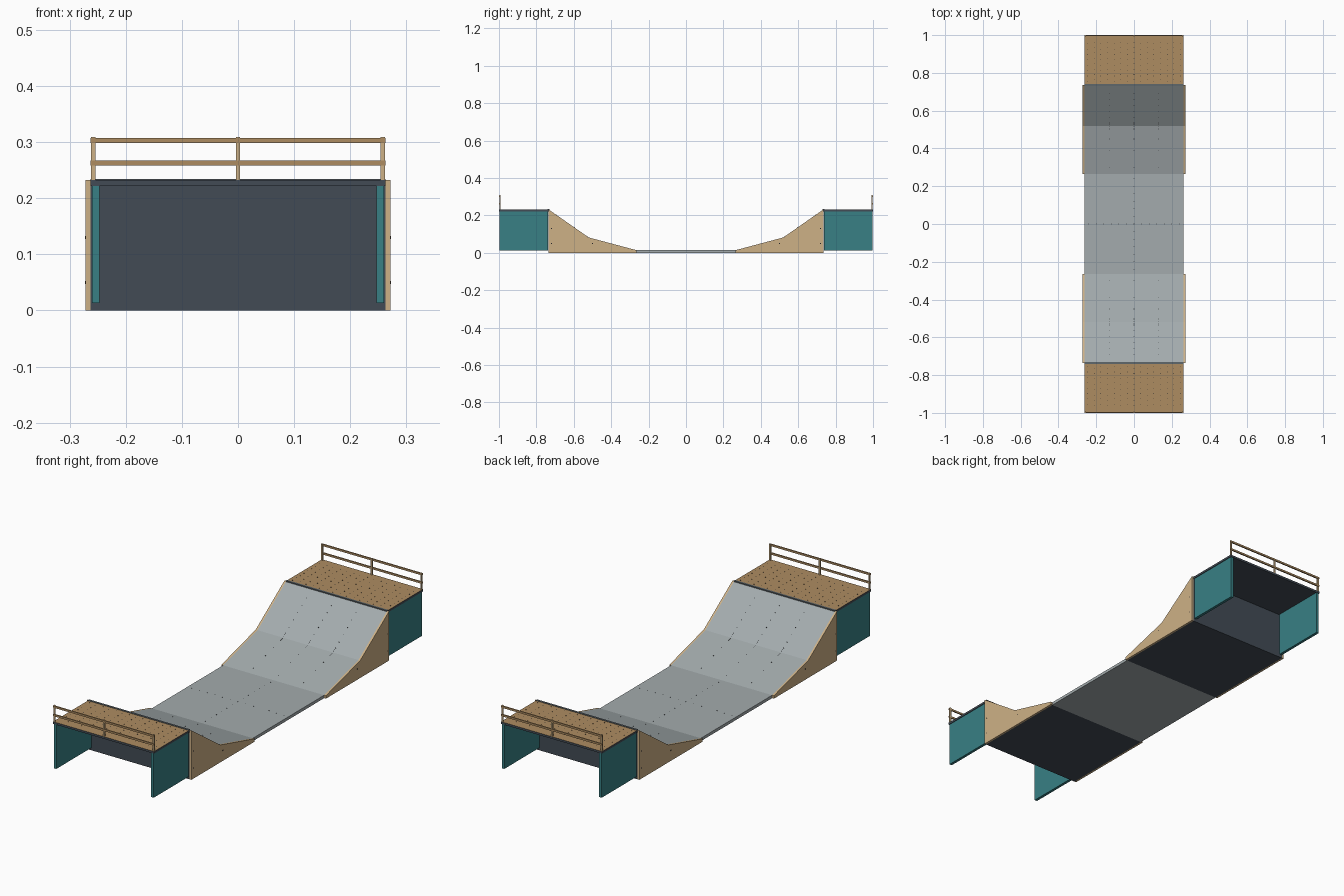
import bpy, bmesh, math
from mathutils import Vector, Matrix

if "Cube" in bpy.data.objects:
    bpy.data.objects.remove(bpy.data.objects["Cube"])


def material(name, r, g, b):
    lin = [(c / 255 / 12.92) if c < 11 else ((c / 255 + 0.055) / 1.055) ** 2.4 for c in (r, g, b)]
    m = bpy.data.materials.new(name)
    m.diffuse_color = (*lin, 1)
    m.use_nodes = True
    m.node_tree.nodes["Principled BSDF"].inputs["Base Color"].default_value = m.diffuse_color
    return m


GREY = material("ramp grey", 163, 171, 173)
BROWN = material("deck brown", 174, 140, 97)
TAN = material("light plywood", 206, 177, 134)
TEAL = material("teal panel", 56, 128, 133)
DARK = material("dark slate", 66, 75, 85)
STEEL = material("steel", 95, 103, 107)
SCREW = material("screw black", 35, 36, 38)


def finish(name, bm, *mats):
    bmesh.ops.recalc_face_normals(bm, faces=bm.faces)
    me = bpy.data.meshes.new(name)
    bm.to_mesh(me)
    bm.free()
    for m in mats:
        me.materials.append(m)
    ob = bpy.data.objects.new(name, me)
    bpy.context.collection.objects.link(ob)
    return ob


def add_box(bm, lo, hi):
    lo, hi = Vector(lo), Vector(hi)
    mat = Matrix.Translation((lo + hi) / 2) @ Matrix.Diagonal((*(hi - lo), 1))
    bmesh.ops.create_cube(bm, size=1, matrix=mat)


def box(name, lo, hi, mat):
    bm = bmesh.new()
    add_box(bm, lo, hi)
    return finish(name, bm, mat)


def prism(name, profile, x0, x1, *mats):
    """Extrude a (y, z) profile along x."""
    bm = bmesh.new()
    f = bm.faces.new([bm.verts.new((x0, y, z)) for y, z in profile])
    ext = bmesh.ops.extrude_face_region(bm, geom=[f])
    verts = [v for v in ext["geom"] if isinstance(v, bmesh.types.BMVert)]
    bmesh.ops.translate(bm, verts=verts, vec=(x1 - x0, 0, 0))
    return finish(name, bm, *mats)


def color_top(ob, index):
    """Upward faces get the given material slot."""
    for p in ob.data.polygons:
        if p.normal.z > 0.5:
            p.material_index = index


def screws(name, points, size=0.0032):
    """Tiny square heads lying on the surface; points are (position, normal)."""
    bm = bmesh.new()
    for pos, nrm in points:
        rot = Vector(nrm).to_track_quat('Z', 'Y').to_matrix().to_4x4()
        mat = Matrix.Translation(pos) @ rot @ Matrix.Diagonal((size, size, 0.0012, 1))
        bmesh.ops.create_cube(bm, size=1, matrix=mat)
    return finish(name, bm, SCREW)


W, PANEL = 0.263, 0.272           # half widths: body, outside of side panels
H = 0.232                         # deck height
SLOPE = [(0.265, 0.014), (0.52, 0.082), (0.735, H)]


def slope_point(x, y, s):
    """Point and normal on the bent riding surface."""
    (y0, z0), (y1, z1) = SLOPE[:2] if y < SLOPE[1][0] else SLOPE[1:]
    z = z0 + (z1 - z0) * (y - y0) / (y1 - y0)
    return (x, s * y, z), (0, -s * (z1 - z0), y1 - y0)


# Flat bottom
box("flat_bottom", (-W, -0.265, 0), (W, 0.265, 0.014), GREY)
flat = [((0, -0.24 + i * 0.04, 0.014), (0, 0, 1)) for i in range(13)]
flat += [((-0.24 + i * 0.04, 0, 0.014), (0, 0, 1)) for i in range(13)]
screws("flat_screws", flat)

for s, tag in ((-1, "front"), (1, "back")):
    # Ramp body with grey riding surface
    profile = [(s * y, z) for y, z in SLOPE + [(0.735, 0), (0.265, 0)]]
    ramp = prism(f"{tag}_ramp", profile, -W, W, DARK, GREY)
    color_top(ramp, 1)

    # Ramp side panels and their bolts
    for d, side in ((-1, "left"), (1, "right")):
        prism(f"{tag}_ramp_{side}_panel", profile, d * W, d * PANEL, TAN)
        bolts = [((d * PANEL, s * y, z), (d, 0, 0)) for y, z in ((0.72, 0.05), (0.72, 0.13), (0.5, 0.05))]
        screws(f"{tag}_{side}_bolts", bolts, 0.005)

        # Platform side wall
        ys = sorted((s * 0.738, s * 0.998))
        xs = sorted((d * 0.247, d * 0.260))
        box(f"{tag}_platform_{side}_wall", (xs[0], ys[0], 0.013), (xs[1], ys[1], 0.222), TEAL)

    # Screws on the riding surface
    pts = []
    for x in (-0.13, 0, 0.13):
        pts += [slope_point(x, y, s) for y in (0.50, 0.507, 0.514, 0.526, 0.533, 0.54)]
        pts += [slope_point(x, 0.565 + i * 0.032, s) for i in range(5)]
        pts += [slope_point(x, y, s) for y in (0.30, 0.39, 0.45)]
    screws(f"{tag}_ramp_screws", pts)

    # Platform deck: dark frame, brown top
    ys = sorted((s * 0.735, s * 1.0))
    bm = bmesh.new()
    add_box(bm, (-W, ys[0], 0.222), (W, ys[1], H))
    deck = finish(f"{tag}_deck", bm, DARK, BROWN)
    color_top(deck, 1)
    pts = [((-0.245 + i * 0.035, s * (0.755 + j * 0.0285 + 0.008 * (i % 2)), H), (0, 0, 1))
           for i in range(15) for j in range(8)]
    screws(f"{tag}_deck_screws", pts, 0.003)

    # Steel edge strip between deck and ramp
    ys = sorted((s * 0.731, s * 0.741))
    box(f"{tag}_coping", (-W, ys[0], 0.226), (W, ys[1], 0.234), STEEL)

    # Guard rail
    ys = sorted((s * 0.992, s * 0.998))
    bm = bmesh.new()
    for x in (-0.258, 0, 0.258):
        add_box(bm, (x - 0.0037, ys[0], H), (x + 0.0037, ys[1], 0.309))
    finish(f"{tag}_rail_posts", bm, TAN)
    bm = bmesh.new()
    ys = sorted((s * 0.994, s * 1.0))
    for z in (0.263, 0.303):
        add_box(bm, (-W, ys[0], z - 0.0045), (W, ys[1], z + 0.0045))
    finish(f"{tag}_rails", bm, BROWN)
